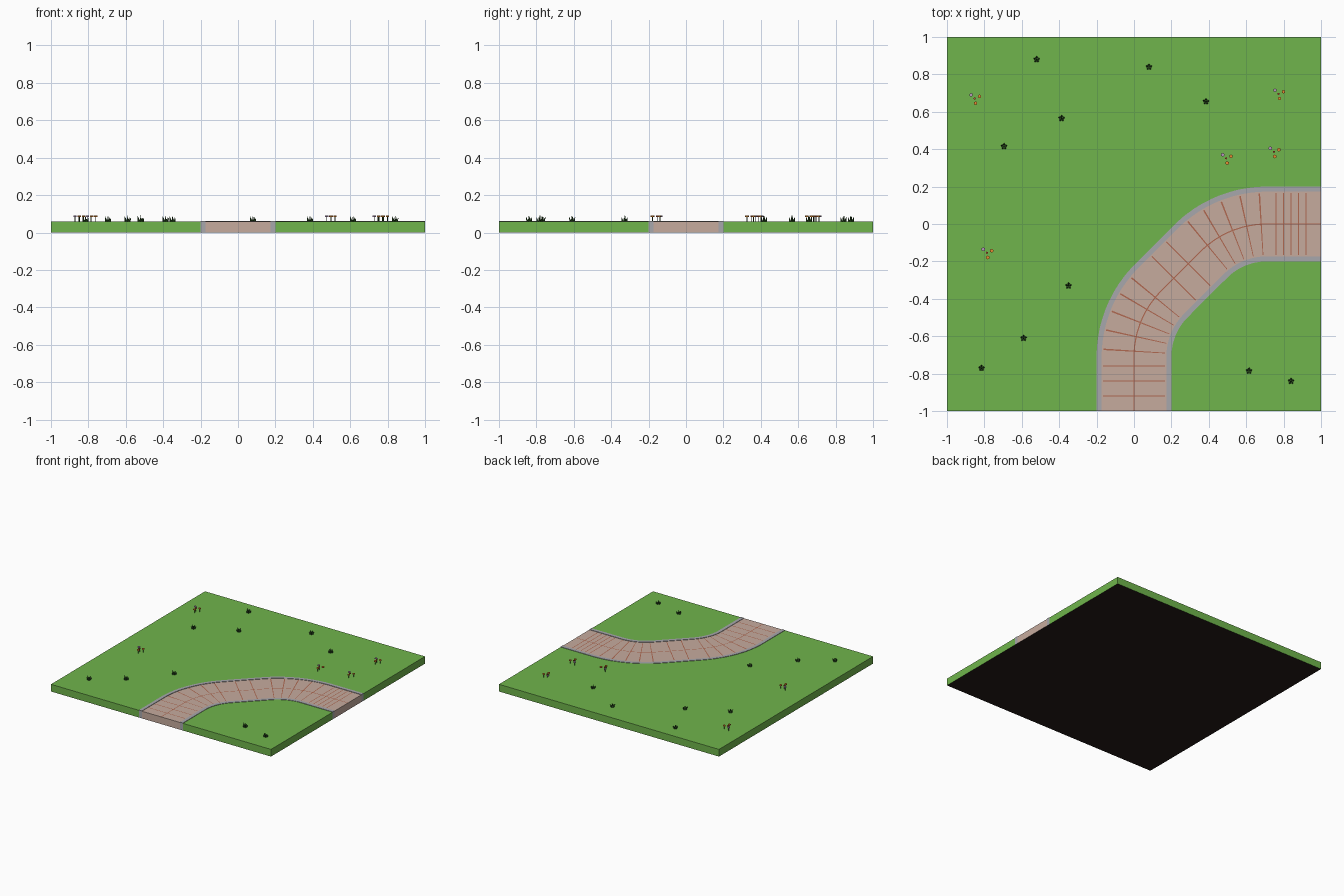
import bpy, bmesh, math
from mathutils import Vector, Matrix

if "Cube" in bpy.data.objects:
    bpy.data.objects.remove(bpy.data.objects["Cube"])

TOP = 0.059      # ground height
HALF = 0.2       # half width of the path including kerbs
KERB = 0.173     # inner side of the kerb
R, Y0 = 0.5, -0.71   # bend radius and where the bend starts


def material(name, rgb):
    m = bpy.data.materials.new(name)
    lin = [((c / 255 + 0.055) / 1.055) ** 2.4 for c in rgb]
    m.diffuse_color = (*lin, 1)
    m.use_nodes = True
    m.node_tree.nodes["Principled BSDF"].inputs["Base Color"].default_value = m.diffuse_color
    return m


GRASS = material("grass green", (112, 181, 76))
PAVING = material("paving pink", (198, 171, 158))
JOINT = material("joint brown", (176, 104, 80))
STONE = material("kerb grey", (167, 167, 172))
SOIL = material("soil brown", (36, 26, 24))
LEAF = material("leaf dark green", (42, 78, 34))
LILAC = material("petal lilac", (186, 150, 190))
ORANGE = material("petal orange", (232, 140, 50))
RED = material("petal red", (196, 72, 50))


def finish(bm, name, mats):
    bmesh.ops.recalc_face_normals(bm, faces=bm.faces)
    me = bpy.data.meshes.new(name)
    bm.to_mesh(me)
    bm.free()
    for m in mats:
        me.materials.append(m)
    ob = bpy.data.objects.new(name, me)
    bpy.context.collection.objects.link(ob)
    return ob


# Path centre line: straight, 45 degree bend, diagonal, then mirrored
L1 = 1 + Y0
ARC = R * math.pi / 4
BX, BY = R * (1 - math.sqrt(0.5)), Y0 + R * math.sqrt(0.5)
DIAG = -(BX + BY) / math.sqrt(2)
TOTAL = 2 * (L1 + ARC + DIAG)


def centre(s):
    """Point and clockwise heading at distance s along the path."""
    if s > TOTAL / 2:
        x, y, a = centre(TOTAL - s)
        return -y, -x, math.pi / 2 - a
    if s <= L1:
        return 0, -1 + s, 0
    if s <= L1 + ARC:
        a = (s - L1) / R
        return R * (1 - math.cos(a)), Y0 + R * math.sin(a), a
    d = (s - L1 - ARC) / math.sqrt(2)
    return BX + d, BY + d, math.pi / 4


def offset(s, o):
    """Point beside the centre line; positive o lies to the right."""
    x, y, a = centre(s)
    return x + o * math.cos(a), y - o * math.sin(a)


# Cross joints, with a closer spacing on the last straight
bend = [L1 + 0.03 + ARC * i / 5 for i in range(5)]
joints = [0.08, 0.16, 0.24] + bend + [TOTAL / 2 - 0.055]
joints += [TOTAL - s for s in joints] + [TOTAL - 0.12, TOTAL - 0.2]
W = 0.003
cuts = sorted([j + k for j in joints for k in (-W, W)])
extra = [0, TOTAL, L1, TOTAL - L1] + [L1 + ARC * (i + 0.5) / 10 for i in range(10)]
extra += [TOTAL - L1 - ARC * (i + 0.5) / 10 for i in range(10)]
stations = sorted(cuts + [e for e in extra if all(abs(e - c) > 0.004 for c in cuts)])


def strip(name, offs, z, mats, rule):
    """Solid strip following the path; rule(s, o) gives the top material."""
    bm = bmesh.new()
    grid = [[[bm.verts.new((*offset(s, o), h)) for o in offs] for s in stations] for h in (0, z)]
    ns, no = len(stations), len(offs)
    for i in range(ns - 1):
        s = (stations[i] + stations[i + 1]) / 2
        for j in range(no - 1):
            for k in (0, 1):
                g = grid[k]
                f = bm.faces.new((g[i][j], g[i + 1][j], g[i + 1][j + 1], g[i][j + 1]))
                f.material_index = rule(s, (offs[j] + offs[j + 1]) / 2) if k else len(mats) - 1
        for j in (0, no - 1):
            bm.faces.new((grid[0][i][j], grid[0][i + 1][j], grid[1][i + 1][j], grid[1][i][j]))
    for i in (0, ns - 1):
        for j in range(no - 1):
            bm.faces.new((grid[0][i][j], grid[0][i][j + 1], grid[1][i][j + 1], grid[1][i][j]))
    return finish(bm, name, mats)


def paving_rule(s, o):
    cross = any(abs(s - j) < W for j in joints) and abs(o) < 0.165
    return 1 if cross or abs(o) < W else 0


strip("paved_path", [-KERB, -0.165, -W, W, 0.165, KERB], TOP, [PAVING, JOINT, SOIL], paving_rule)
for side, sg in (("left", -1), ("right", 1)):
    strip("kerb_" + side, [sg * KERB, sg * HALF], TOP + 0.003, [STONE, SOIL], lambda s, o: 0)


# Grass ground on both sides of the path
def ground(name, sg, corners):
    bm = bmesh.new()
    pts = [offset(s, sg * HALF) for s in stations] + corners
    base = bm.faces.new([bm.verts.new((x, y, 0)) for x, y in pts])
    top = bmesh.ops.extrude_face_region(bm, geom=[base], use_keep_orig=True)["geom"]
    bmesh.ops.translate(bm, verts=[v for v in top if isinstance(v, bmesh.types.BMVert)], vec=(0, 0, TOP))
    for f in bm.faces:
        if all(v.co.z < 0.001 for v in f.verts):
            f.material_index = 1
    finish(bm, name, [GRASS, SOIL])


ground("lawn_outer", -1, [(1, 1), (-1, 1), (-1, -1)])
ground("lawn_inner", 1, [(1, -1)])


def cone(bm, base, tip, r1, r2, sides, mat):
    """Cone or cylinder between two points."""
    base, tip = Vector(base), Vector(tip)
    d = tip - base
    m = Matrix.Translation((base + tip) / 2) @ d.to_track_quat('Z', 'Y').to_matrix().to_4x4()
    vs = bmesh.ops.create_cone(bm, cap_ends=True, segments=sides, radius1=r1, radius2=r2,
                               depth=d.length, matrix=m)["verts"]
    for f in {f for v in vs for f in v.link_faces}:
        f.material_index = mat


# Grass tufts: a ring of leaning blades around a taller one
tufts = [(-0.52, 0.88), (0.08, 0.84), (0.385, 0.655), (-0.387, 0.565), (-0.695, 0.415),
         (-0.35, -0.33), (-0.59, -0.61), (-0.815, -0.77), (0.615, -0.785), (0.84, -0.84)]
for n, (x, y) in enumerate(tufts):
    bm = bmesh.new()
    cone(bm, (x, y, TOP - 0.002), (x, y, 0.093), 0.006, 0, 4, 0)
    for i in range(5):
        a = math.tau * i / 5 + 0.3
        c, s = math.cos(a), math.sin(a)
        cone(bm, (x + 0.01 * c, y + 0.01 * s, TOP - 0.002),
             (x + 0.018 * c, y + 0.018 * s, 0.078 + 0.006 * (i % 3)), 0.007, 0, 4, 0)
    finish(bm, f"grass_tuft_{n + 1}", [LEAF])

# Flower clusters: flat blooms on thin stems
clusters = [(-0.85, 0.67), (0.775, 0.695), (0.495, 0.35), (0.75, 0.385), (-0.785, -0.155)]
blooms = [(-0.021, 0.02, 1), (0.024, 0.012, 2), (0.003, -0.024, 2), (-0.002, 0.001, 3)]
for n, (x, y) in enumerate(clusters):
    bm = bmesh.new()
    for dx, dy, mat in blooms:
        r = 0.006 if mat == 3 else 0.01
        cone(bm, (x + dx, y + dy, TOP - 0.002), (x + dx, y + dy, 0.084), 0.002, 0.002, 4, 0)
        cone(bm, (x + dx, y + dy, 0.083), (x + dx, y + dy, 0.09), r, r, 6, mat)
    finish(bm, f"flower_cluster_{n + 1}", [LEAF, LILAC, ORANGE, RED])
